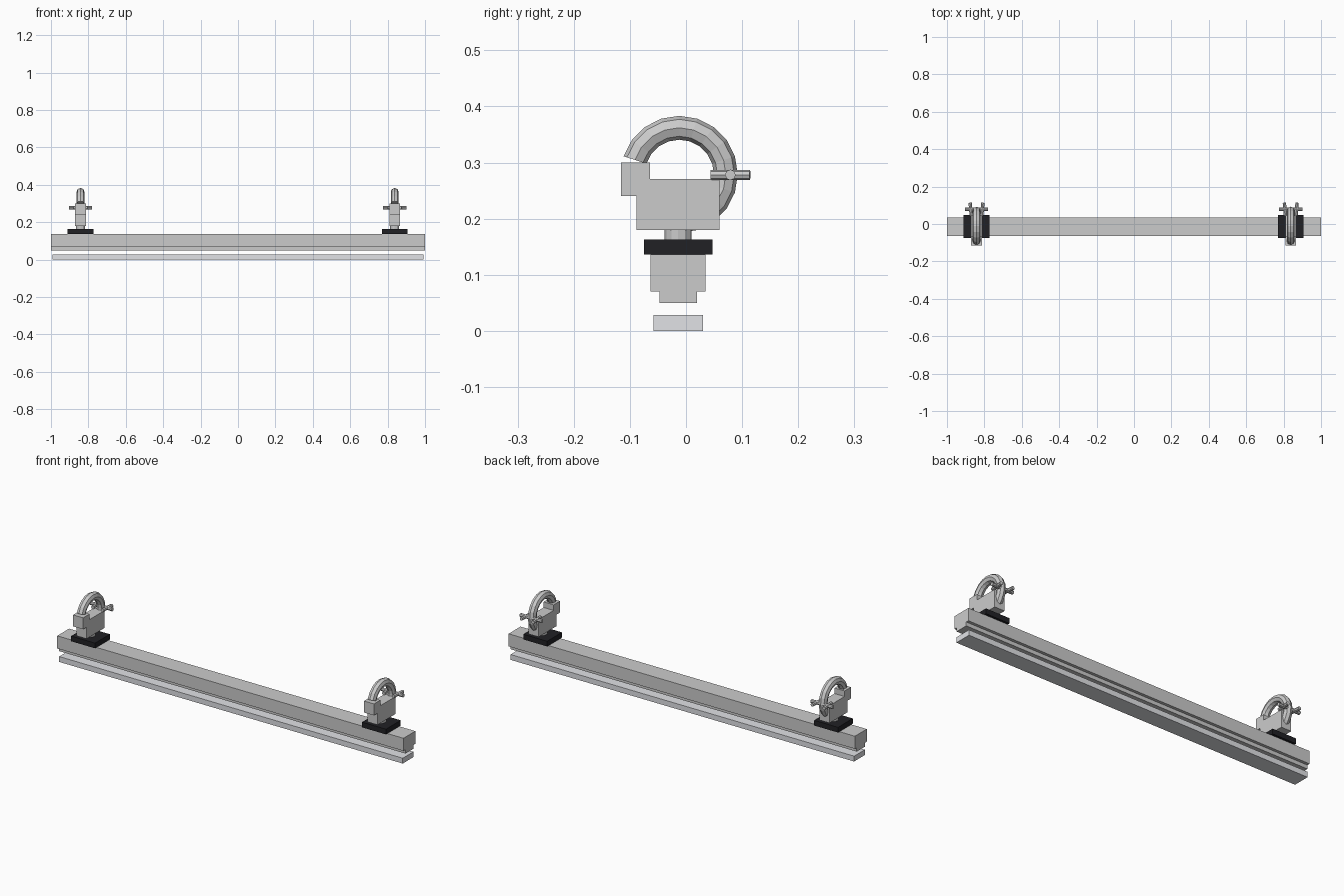
import bpy, bmesh, math
from mathutils import Vector, Matrix

if "Cube" in bpy.data.objects:
    bpy.data.objects.remove(bpy.data.objects["Cube"])


def material(name, rgb):
    m = bpy.data.materials.new(name)
    m.diffuse_color = (*rgb, 1)
    m.use_nodes = True
    m.node_tree.nodes["Principled BSDF"].inputs["Base Color"].default_value = m.diffuse_color
    return m


black = material("black_rubber", (0.015, 0.015, 0.018))
pale = material("pale_lens", (0.75, 0.76, 0.79))


def finish(name, bm, mat=None):
    bmesh.ops.recalc_face_normals(bm, faces=bm.faces)
    me = bpy.data.meshes.new(name)
    bm.to_mesh(me)
    bm.free()
    ob = bpy.data.objects.new(name, me)
    bpy.context.collection.objects.link(ob)
    if mat:
        me.materials.append(mat)
    return ob


def extrude_x(name, profile, x0, x1, mat=None):
    """Extrude a (y, z) profile along x."""
    bm = bmesh.new()
    face = bm.faces.new([bm.verts.new((x0, y, z)) for y, z in profile])
    ext = bmesh.ops.extrude_face_region(bm, geom=[face])
    verts = [g for g in ext["geom"] if isinstance(g, bmesh.types.BMVert)]
    bmesh.ops.translate(bm, verts=verts, vec=(x1 - x0, 0, 0))
    return finish(name, bm, mat)


def rect(y0, y1, z0, z1):
    return [(y0, z0), (y1, z0), (y1, z1), (y0, z1)]


def rod(name, a, b, r, sides=8):
    a, b = Vector(a), Vector(b)
    d = b - a
    bm = bmesh.new()
    mat = Matrix.Translation((a + b) / 2) @ d.to_track_quat('Z', 'Y').to_matrix().to_4x4()
    bmesh.ops.create_cone(bm, cap_ends=True, segments=sides, radius1=r, radius2=r,
                          depth=d.length, matrix=mat)
    return finish(name, bm)


def hook(name, x, cy, cz, major, minor, start, end, steps):
    """Octagonal tube bent along an arc in the yz plane."""
    bm = bmesh.new()
    rings = []
    for i in range(steps + 1):
        t = math.radians(start + (end - start) * i / steps)
        ring = []
        for j in range(8):
            p = j * math.pi / 4
            rad = major + minor * math.cos(p)
            ring.append(bm.verts.new((x + minor * math.sin(p),
                                      cy + rad * math.cos(t), cz + rad * math.sin(t))))
        rings.append(ring)
    for r0, r1 in zip(rings, rings[1:]):
        for j in range(8):
            k = (j + 1) % 8
            bm.faces.new((r0[j], r0[k], r1[k], r1[j]))
    bm.faces.new(rings[0])
    bm.faces.new(rings[-1])
    return finish(name, bm)


# Long lens strip and stepped rail
extrude_x("lens_strip", rect(-0.058, 0.03, 0, 0.028), -0.992, 0.992, pale)
extrude_x("rail", [(-0.047, 0.05), (0.02, 0.05), (0.02, 0.07), (0.035, 0.07),
                   (0.035, 0.136), (-0.063, 0.136), (-0.063, 0.07), (-0.047, 0.07)], -1, 1)

jaw = [(-0.088, 0.18), (0.06, 0.18), (0.06, 0.271), (-0.064, 0.271),
       (-0.064, 0.30), (-0.116, 0.30), (-0.116, 0.24), (-0.088, 0.24)]

# Two hanging clamps
for side, x in (("left", -0.842), ("right", 0.838)):
    extrude_x(f"{side}_pad", rect(-0.075, 0.047, 0.136, 0.163), x - 0.069, x + 0.069, black)
    rod(f"{side}_post", (x, -0.014, 0.16), (x, -0.014, 0.185), 0.024, 12)
    extrude_x(f"{side}_clamp_body", jaw, x - 0.029, x + 0.029)
    hook(f"{side}_hook", x, -0.012, 0.279, 0.083, 0.0213, 162, -90, 14)
    # Tightening pin with a handle bar on each side of the hook
    rod(f"{side}_pin", (x - 0.062, 0.079, 0.278), (x + 0.062, 0.079, 0.278), 0.0095)
    for s in (-1, 1):
        rod(f"{side}_handle_{'a' if s < 0 else 'b'}", (x + s * 0.028, 0.044, 0.278),
            (x + s * 0.034, 0.114, 0.278), 0.009)
